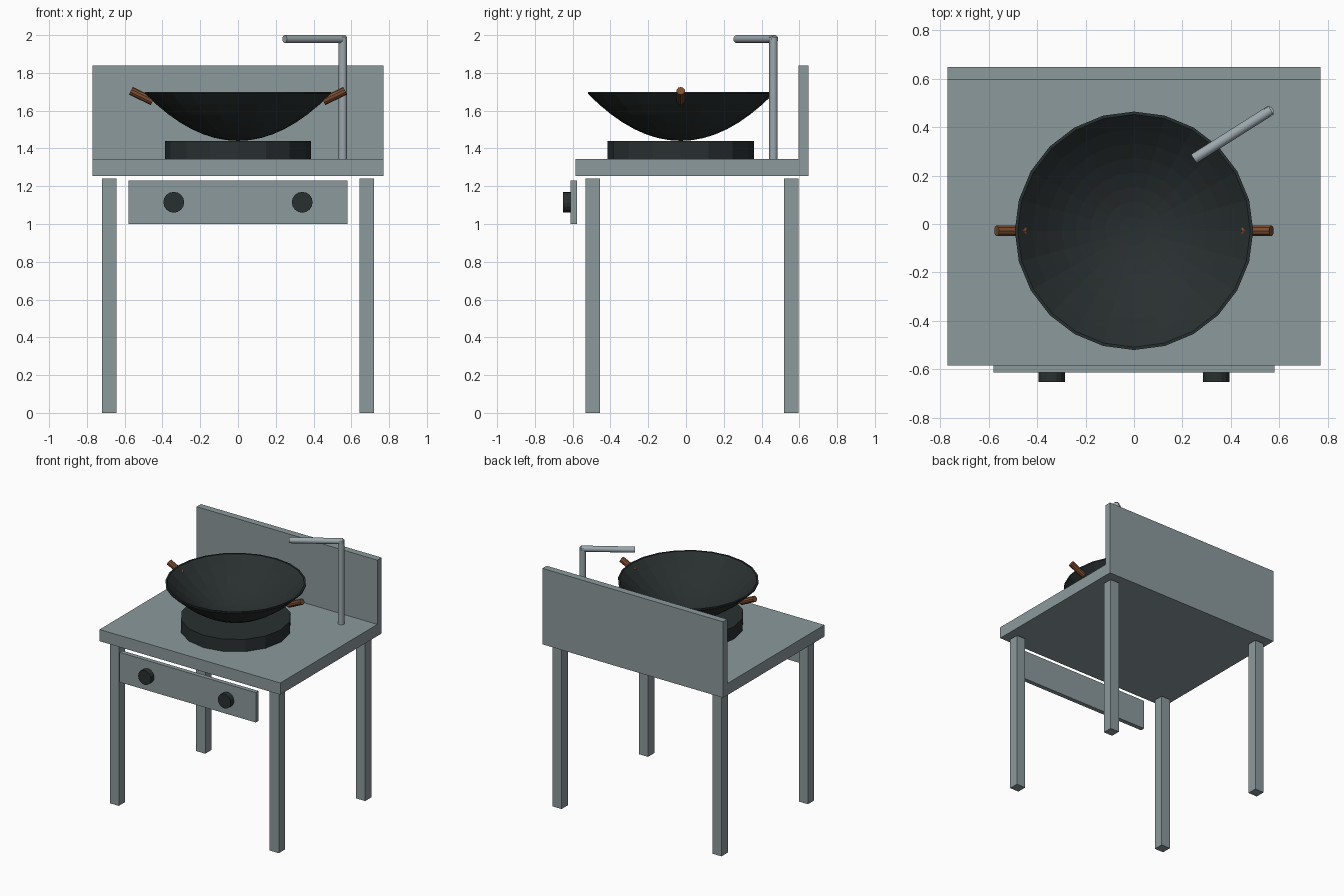
import bpy, math
from mathutils import Vector

if "Cube" in bpy.data.objects:
    bpy.data.objects.remove(bpy.data.objects["Cube"])


def material(name, rgb):
    m = bpy.data.materials.new(name)
    m.diffuse_color = (*rgb, 1)
    m.use_nodes = True
    m.node_tree.nodes["Principled BSDF"].inputs["Base Color"].default_value = m.diffuse_color
    return m


STEEL = material("brushed steel", (0.26, 0.32, 0.335))
PIPE = material("pipe steel", (0.33, 0.39, 0.42))
IRON = material("dark iron", (0.022, 0.029, 0.029))
WOOD = material("brown wood", (0.20, 0.075, 0.032))
CY = -0.028  # cooking centre in y


def box(name, x, y, z, mat):
    bpy.ops.mesh.primitive_cube_add(size=1, location=[(a[0] + a[1]) / 2 for a in (x, y, z)])
    o = bpy.context.object
    o.name = name
    o.scale = [a[1] - a[0] for a in (x, y, z)]
    bpy.ops.object.transform_apply(location=False, rotation=False, scale=True)
    o.data.materials.append(mat)
    return o


def rod(name, a, b, r, sides, mat, smooth=False):
    a, b = Vector(a), Vector(b)
    d = b - a
    bpy.ops.mesh.primitive_cylinder_add(vertices=sides, radius=r, depth=d.length, location=(a + b) / 2)
    o = bpy.context.object
    o.name = name
    o.rotation_euler = d.to_track_quat('Z', 'Y').to_euler()
    o.data.materials.append(mat)
    if smooth:
        bpy.ops.object.shade_smooth_by_angle(angle=math.radians(40))
    return o


def lathe(name, profile, sides, centre, mat):
    # spin an (r, z) profile; r == 0 becomes a pole
    verts, faces, rings = [], [], []
    for r, z in profile:
        n = 1 if r == 0 else sides
        rings.append(list(range(len(verts), len(verts) + n)))
        for i in range(n):
            t = 2 * math.pi * i / sides
            verts.append((r * math.cos(t), r * math.sin(t), z))
    for p, q in zip(rings, rings[1:]):
        for i in range(sides):
            j = (i + 1) % sides
            f = [p[i % len(p)], p[j % len(p)], q[j % len(q)], q[i % len(q)]]
            faces.append(list(dict.fromkeys(f)))
    me = bpy.data.meshes.new(name)
    me.from_pydata(verts, [], faces)
    me.materials.append(mat)
    o = bpy.data.objects.new(name, me)
    o.location = centre
    bpy.context.collection.objects.link(o)
    return o


# Table, splash back and control panel
box("table_top", (-0.77, 0.77), (-0.585, 0.648), (1.255, 1.345), STEEL)
box("splash_back", (-0.77, 0.77), (0.596, 0.648), (1.345, 1.84), STEEL)
box("control_panel", (-0.58, 0.58), (-0.612, -0.578), (1.0, 1.23), STEEL)

# Legs and knobs on both sides
for s, side in ((-1, "left"), (1, "right")):
    x = sorted((s * 0.643, s * 0.72))
    box(f"front_leg_{side}", x, (-0.532, -0.456), (0, 1.24), STEEL)
    box(f"back_leg_{side}", x, (0.52, 0.596), (0, 1.24), STEEL)
    rod(f"knob_{side}", (s * 0.34, -0.61, 1.115), (s * 0.34, -0.652, 1.115), 0.055, 16, IRON)
    rod(f"wok_handle_{side}", (s * 0.452, CY, 1.65), (s * 0.567, CY, 1.705), 0.0225, 10, WOOD)

# Burner ring
rod("burner", (0, CY, 1.345), (0, CY, 1.44), 0.387, 16, IRON)

# Wok: open bowl with a thin wall
N, R, H, T = 8, 0.492, 0.25, 0.012
outer = [(R * i / N, 1.44 + H * (i / N) ** 2) for i in range(N + 1)]
inner = [((R - T) * i / N, 1.452 + (H - 0.004) * (i / N) ** 2) for i in range(N, -1, -1)]
wok = lathe("wok", outer + [(R, 1.7)] + [(R - T, 1.7)] + inner, 24, (0, CY, 0), IRON)
# the profile runs up the outside first, so faces already point outward

# Water tap
rod("tap_post", (0.555, 0.463, 1.345), (0.555, 0.463, 1.99), 0.0225, 16, PIPE, True)
rod("tap_arm", (0.565, 0.47, 1.979), (0.247, 0.269, 1.979), 0.0215, 16, PIPE, True)
